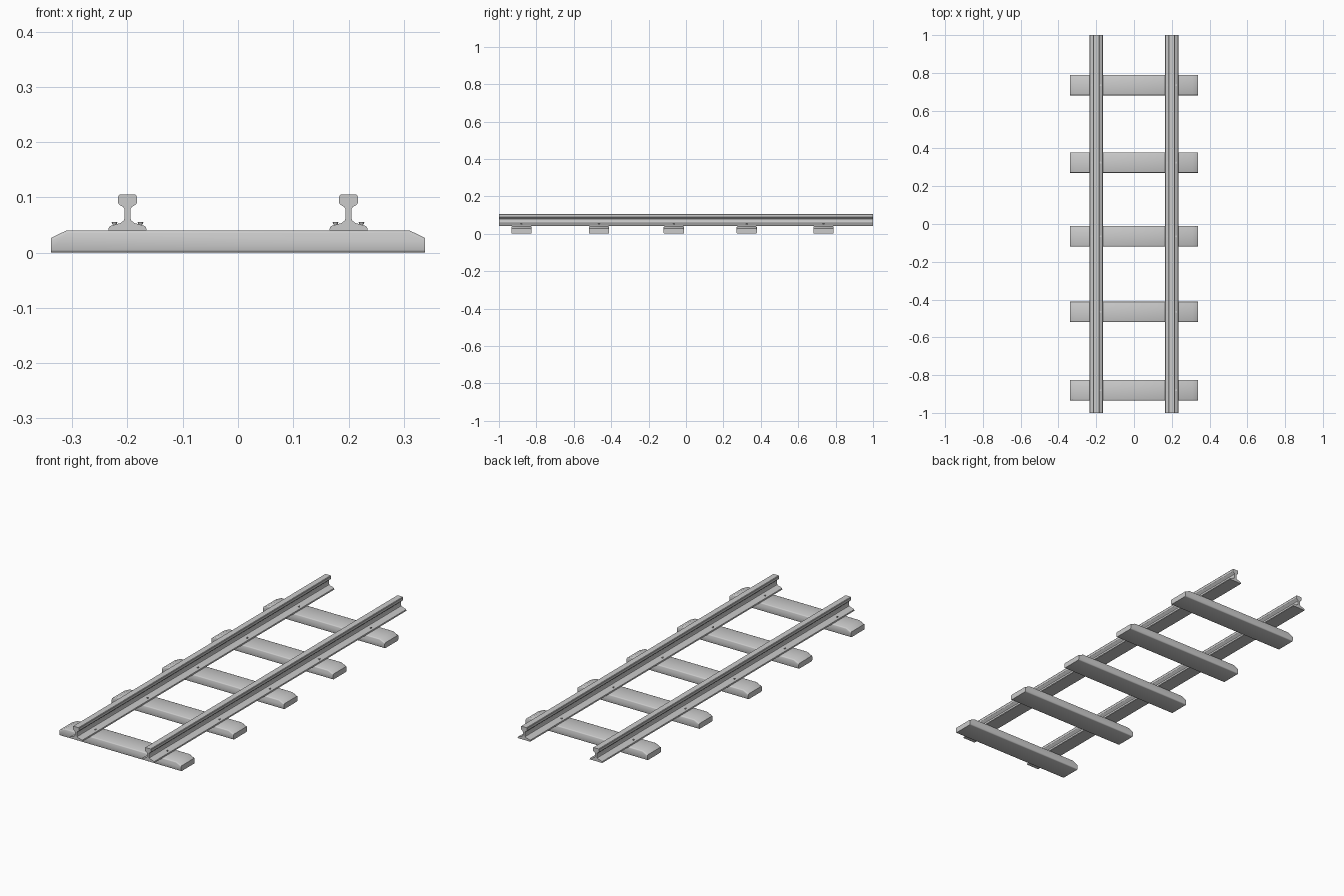
import bpy, bmesh, math
from mathutils import Matrix

if "Cube" in bpy.data.objects:
    bpy.data.objects.remove(bpy.data.objects["Cube"])

SLEEPER_Y = [-0.88, -0.465, -0.065, 0.325, 0.735]
RAIL_X = 0.2


def make_object(name, bm, angle):
    bmesh.ops.recalc_face_normals(bm, faces=bm.faces)
    mesh = bpy.data.meshes.new(name)
    bm.to_mesh(mesh)
    bm.free()
    ob = bpy.data.objects.new(name, mesh)
    bpy.context.collection.objects.link(ob)
    bpy.ops.object.select_all(action='DESELECT')
    ob.select_set(True)
    bpy.context.view_layer.objects.active = ob
    bpy.ops.object.shade_smooth_by_angle(angle=math.radians(angle))
    return ob


def extrude_profile(points, offset):
    """Make a closed prism from 3D profile points."""
    bm = bmesh.new()
    face = bm.faces.new([bm.verts.new(p) for p in points])
    new = bmesh.ops.extrude_face_region(bm, geom=[face])['geom']
    bmesh.ops.translate(bm, vec=offset,
                        verts=[v for v in new if isinstance(v, bmesh.types.BMVert)])
    return bm


# Sleepers: side profile with sloped ends, softened long edges
half = [(0.338, 0.0), (0.338, 0.027), (0.31, 0.0405)]
sleeper_profile = half + [(-x, z) for x, z in reversed(half)]
for i, y in enumerate(SLEEPER_Y):
    bm = extrude_profile([(x, y - 0.054, z) for x, z in sleeper_profile], (0, 0.108, 0))
    rim = [e for e in bm.edges
           if abs(e.verts[0].co.y - e.verts[1].co.y) < 1e-5
           and abs(e.verts[0].co.x - e.verts[1].co.x) > 0.01]
    bmesh.ops.bevel(bm, geom=rim, offset=0.005, segments=2, profile=0.5, affect='EDGES')
    make_object(f"sleeper_{i + 1}", bm, 60)

# Rails: foot, web and head in one cross-section
half = [(0.035, 0.040), (0.0335, 0.046), (0.030, 0.049), (0.013, 0.0535),
        (0.007, 0.058), (0.005, 0.064), (0.005, 0.079), (0.008, 0.083),
        (0.015, 0.087), (0.0168, 0.090), (0.0168, 0.102), (0.0145, 0.105)]
rail_profile = half + [(-x, z) for x, z in reversed(half)]
for side, sx in (("left", -1), ("right", 1)):
    bm = extrude_profile([(sx * RAIL_X + x, -1, z) for x, z in rail_profile], (0, 2, 0))
    make_object(f"rail_{side}", bm, 30)

# Fastening spikes: a shank and a wider head on each side of the foot
for side, sx in (("left", -1), ("right", 1)):
    bm = bmesh.new()
    for y in SLEEPER_Y:
        for s in (-1, 1):
            x = sx * RAIL_X + s * 0.0235
            for radius1, radius2, z0, z1 in ((0.003, 0.003, 0.044, 0.0525),
                                             (0.0038, 0.0052, 0.0515, 0.0555)):
                bmesh.ops.create_cone(
                    bm, cap_ends=True, segments=12, radius1=radius1, radius2=radius2,
                    depth=z1 - z0, matrix=Matrix.Translation((x, y, (z0 + z1) / 2)))
    make_object(f"spikes_{side}", bm, 40)
